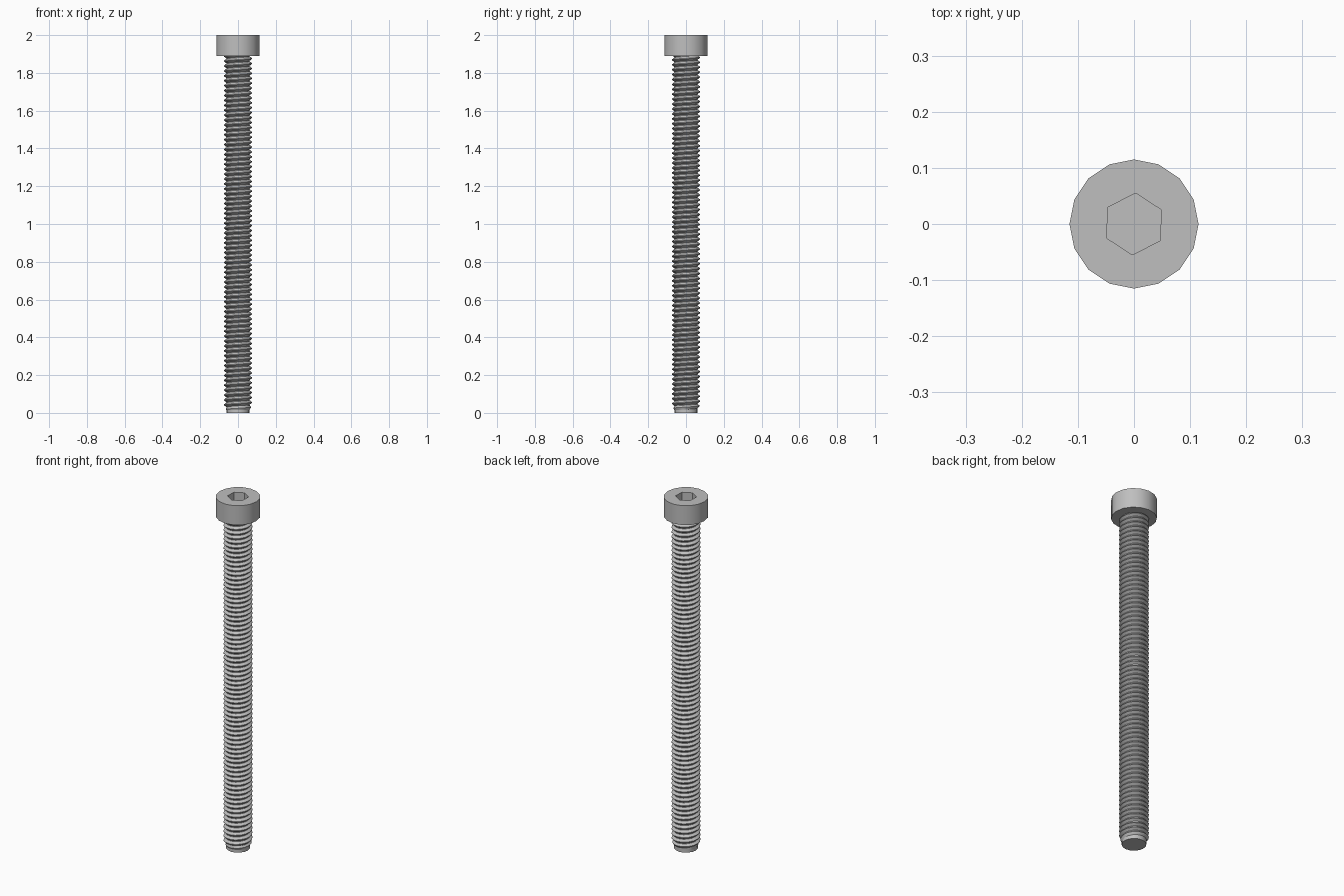
import bpy, bmesh, math

cube = bpy.data.objects.get("Cube")
if cube:
    bpy.data.objects.remove(cube, do_unlink=True)

SIDES = 16
HEAD_R, HEAD_LOW, TOP = 0.115, 1.89, 2.0
SOCKET_R, SOCKET_DEPTH = 0.055, 0.06
ROOT_R, CREST_R = 0.062, 0.075
PITCH, THREAD_LOW = 0.026, 0.015

steel = bpy.data.materials.new("steel grey")
steel.use_nodes = True
steel.diffuse_color = (0.52, 0.52, 0.52, 1)
steel.node_tree.nodes["Principled BSDF"].inputs["Base Color"].default_value = (0.52, 0.52, 0.52, 1)


def ring(bm, count, radius, z, turn=0.0):
    angles = [turn + math.tau * i / count for i in range(count)]
    return [bm.verts.new((radius * math.cos(a), radius * math.sin(a), z)) for a in angles]


def wall(bm, low, high):
    n = len(low)
    for i in range(n):
        k = (i + 1) % n
        bm.faces.new((low[i], low[k], high[k], high[i]))


def finish(bm, name, smooth_angle):
    bmesh.ops.recalc_face_normals(bm, faces=bm.faces)
    mesh = bpy.data.meshes.new(name)
    bm.to_mesh(mesh)
    bm.free()
    mesh.materials.append(steel)
    obj = bpy.data.objects.new(name, mesh)
    bpy.context.collection.objects.link(obj)
    bpy.ops.object.select_all(action="DESELECT")
    obj.select_set(True)
    bpy.context.view_layer.objects.active = obj
    bpy.ops.object.shade_smooth_by_angle(angle=math.radians(smooth_angle))
    return obj


# Cylindrical head with a hexagonal socket
bm = bmesh.new()
turn = math.radians(27)
under = ring(bm, SIDES, HEAD_R, HEAD_LOW)
rim = ring(bm, SIDES, HEAD_R, TOP)
mouth = ring(bm, 6, SOCKET_R, TOP, turn)
floor = ring(bm, 6, SOCKET_R, TOP - SOCKET_DEPTH, turn)
wall(bm, under, rim)
wall(bm, floor, mouth)
bm.faces.new(under)
bm.faces.new(floor)
loops = {e for v in rim + mouth for e in v.link_edges
         if all(abs(w.co.z - TOP) < 1e-5 for w in e.verts)}
bmesh.ops.triangle_fill(bm, edges=list(loops), use_beauty=True)
finish(bm, "socket_head", 30)

# Helical thread: each column repeats root and crest, rising one pitch per turn
profile = [(0.0, ROOT_R), (0.12, ROOT_R), (0.5, CREST_R), (0.62, CREST_R)]
thread_top = HEAD_LOW + 0.01
turns = math.ceil((thread_top - THREAD_LOW) / PITCH) + 2
bm = bmesh.new()
columns = []
for i in range(SIDES + 1):
    angle = math.tau * i / SIDES
    column = []
    for t in range(turns):
        for offset, radius in profile:
            z = THREAD_LOW + PITCH * (t - 1 + offset + i / SIDES)
            z = min(max(z, THREAD_LOW), thread_top)
            # The thread grows out of the plain tip
            growth = min((z - THREAD_LOW) / PITCH, 1)
            r = ROOT_R + (radius - ROOT_R) * growth
            column.append(bm.verts.new((r * math.cos(angle), r * math.sin(angle), z)))
    columns.append(column)
for a, b in zip(columns, columns[1:]):
    for j in range(len(a) - 1):
        bm.faces.new((a[j], b[j], b[j + 1], a[j + 1]))
bmesh.ops.remove_doubles(bm, verts=bm.verts, dist=0.00005)
finish(bm, "threaded_shank", 30)

# Plain tip below the thread
bm = bmesh.new()
bottom = ring(bm, SIDES, ROOT_R, 0)
top = ring(bm, SIDES, ROOT_R, THREAD_LOW + 0.002)
wall(bm, bottom, top)
bm.faces.new(bottom)
bm.faces.new(top)
finish(bm, "shank_tip", 30)
